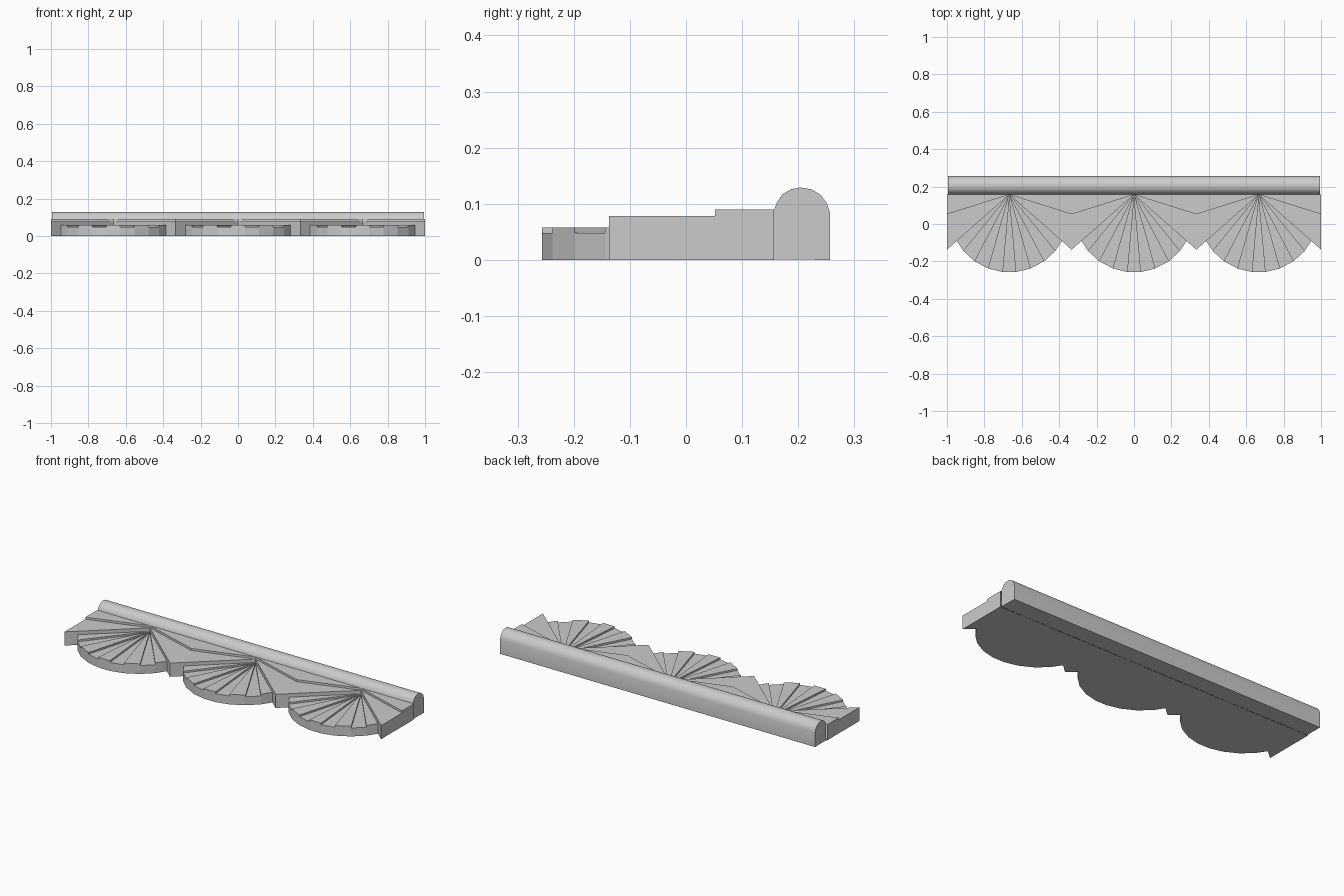
import bpy, bmesh, math

if "Cube" in bpy.data.objects:
    bpy.data.objects.remove(bpy.data.objects["Cube"])

AY = 0.157                    # y of each fan's apex
HALF = 1 / 3                  # half width of one fan bay
SPIKE_Y, BAND_Y = -0.137, 0.052
Z_BAND, Z_WEDGE, Z_HIGH, Z_LOW = 0.09, 0.078, 0.058, 0.048


def finish(bm, name):
    bmesh.ops.remove_doubles(bm, verts=bm.verts, dist=1e-5)
    bmesh.ops.recalc_face_normals(bm, faces=bm.faces)
    me = bpy.data.meshes.new(name)
    bm.to_mesh(me)
    bm.free()
    ob = bpy.data.objects.new(name, me)
    bpy.context.collection.objects.link(ob)
    return ob


def fan_bay(name, cx, open_left, open_right):
    bm = bmesh.new()

    def face(pts):
        bm.faces.new([bm.verts.new((cx + x, y, z)) for x, y, z in pts])

    def wall(a, b, z0, z1):
        face([(*a, z0), (*b, z0), (*b, z1), (*a, z1)])

    apex = (0, AY)
    # scalloped rim: nine rays, alternately high and low
    half_x = [0.281, 0.245, 0.187, 0.112, 0.037]
    xs = [-x for x in half_x] + half_x[::-1]
    rim = [(x, 0.062 - math.sqrt(0.3205 ** 2 - x * x)) for x in xs]
    slope = (AY - SPIKE_Y) / HALF
    for i in (0, -1):
        rim[i] = (rim[i][0], AY - abs(rim[i][0]) * slope)
    heights = [Z_HIGH if i % 2 == 0 else Z_LOW for i in range(9)]
    for i, h in enumerate(heights):
        a, b = rim[i], rim[i + 1]
        face([(*apex, h), (*a, h), (*b, h)])
        face([(*apex, 0), (*b, 0), (*a, 0)])
        wall(a, b, 0, h)
        if i:
            wall(apex, a, Z_LOW, Z_HIGH)
    # wedges and top band on both sides
    for s, is_open, corner in ((-1, open_left, rim[0]), (1, open_right, rim[-1])):
        top, mid, spike = (s * HALF, AY), (s * HALF, BAND_Y), (s * HALF, SPIKE_Y)
        for a, b, h in ((top, mid, Z_BAND), (mid, spike, Z_WEDGE)):
            face([(*apex, h), (*a, h), (*b, h)])
            face([(*apex, 0), (*b, 0), (*a, 0)])
            if is_open:
                wall(a, b, 0, h)
        wall(apex, mid, Z_WEDGE, Z_BAND)
        wall(apex, corner, Z_HIGH, Z_WEDGE)
        wall(corner, spike, 0, Z_WEDGE)
    return finish(bm, name)


for i, cx in enumerate((-2 / 3, 0, 2 / 3)):
    fan_bay(f"fan_bay_{i + 1}", cx, i == 0, i == 2)

# rounded rail along the back
profile = [(0.157, 0.001), (0.157, 0.09), (0.162, 0.102), (0.172, 0.117), (0.187, 0.126),
           (0.204, 0.129), (0.223, 0.126), (0.24, 0.116), (0.251, 0.101),
           (0.257, 0.083), (0.257, 0)]
bm = bmesh.new()
end = bm.faces.new([bm.verts.new((-0.995, y, z)) for y, z in profile])
ext = bmesh.ops.extrude_face_region(bm, geom=[end], use_keep_orig=True)
bmesh.ops.translate(bm, vec=(1.99, 0, 0),
                    verts=[v for v in ext["geom"] if isinstance(v, bmesh.types.BMVert)])
rail = finish(bm, "back_rail")
bpy.context.view_layer.objects.active = rail
rail.select_set(True)
bpy.ops.object.shade_smooth_by_angle(angle=math.radians(40))
